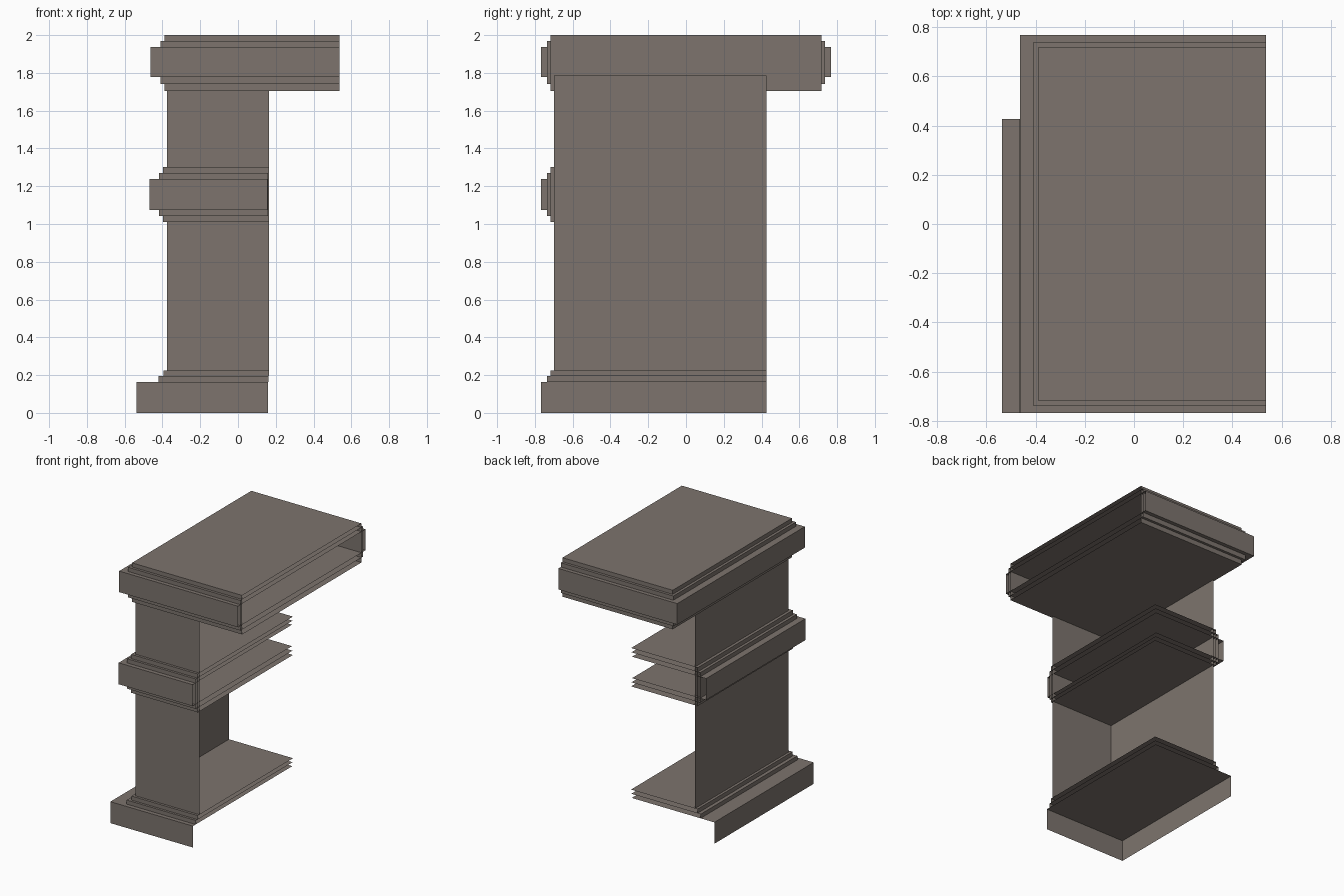
import bpy, bmesh

if "Cube" in bpy.data.objects:
    bpy.data.objects.remove(bpy.data.objects["Cube"])

stone = bpy.data.materials.new("warm grey stone")
stone.diffuse_color = (0.205, 0.175, 0.155, 1)
stone.use_nodes = True
stone.node_tree.nodes["Principled BSDF"].inputs["Base Color"].default_value = stone.diffuse_color


def shell(bm, x0, x1, y0, y1, z0, z1, remove):
    """Add a box as a thin shell, leaving out the named sides."""
    v = {(i, j, k): bm.verts.new((x, y, z))
         for i, x in enumerate((x0, x1))
         for j, y in enumerate((y0, y1))
         for k, z in enumerate((z0, z1))}
    sides = {
        "left": [(0, 0, 0), (0, 0, 1), (0, 1, 1), (0, 1, 0)],
        "right": [(1, 0, 0), (1, 1, 0), (1, 1, 1), (1, 0, 1)],
        "front": [(0, 0, 0), (1, 0, 0), (1, 0, 1), (0, 0, 1)],
        "back": [(0, 1, 0), (0, 1, 1), (1, 1, 1), (1, 1, 0)],
        "bottom": [(0, 0, 0), (0, 1, 0), (1, 1, 0), (1, 0, 0)],
        "top": [(0, 0, 1), (1, 0, 1), (1, 1, 1), (0, 1, 1)],
    }
    for name, keys in sides.items():
        if name not in remove:
            bm.faces.new([v[k] for k in keys])


def part(name, boxes, remove):
    bm = bmesh.new()
    for b in boxes:
        shell(bm, *b, remove)
    mesh = bpy.data.meshes.new(name)
    bm.to_mesh(mesh)
    bm.free()
    mesh.materials.append(stone)
    bpy.context.collection.objects.link(bpy.data.objects.new(name, mesh))


BACK = 0.427

# Stepped foot, open below and on the two cut sides
part("base", [
    (-0.537, 0.158, -0.767, BACK, 0.0, 0.163),
    (-0.422, 0.161, -0.735, BACK, 0.163, 0.194),
    (-0.395, 0.164, -0.717, BACK, 0.194, 0.225),
], {"right", "back", "bottom"})

# Pillar: front and left walls only
part("pillar", [(-0.375, 0.164, -0.698, BACK, 0.225, 1.785)],
     {"right", "back", "bottom", "top"})

# Stepped belt moulding around the middle
part("middle_band", [
    (-0.468, 0.155, -0.767, BACK, 1.075, 1.238),
    (-0.418, 0.160, -0.735, BACK, 1.042, 1.270),
    (-0.397, 0.163, -0.717, BACK, 1.010, 1.302),
], {"right", "back"})

# Wide stepped capital, open on the right
part("capital", [
    (-0.463, 0.537, -0.767, 0.767, 1.777, 1.937),
    (-0.410, 0.537, -0.737, 0.737, 1.740, 1.969),
    (-0.390, 0.537, -0.717, 0.717, 1.703, 2.0),
], {"right"})
